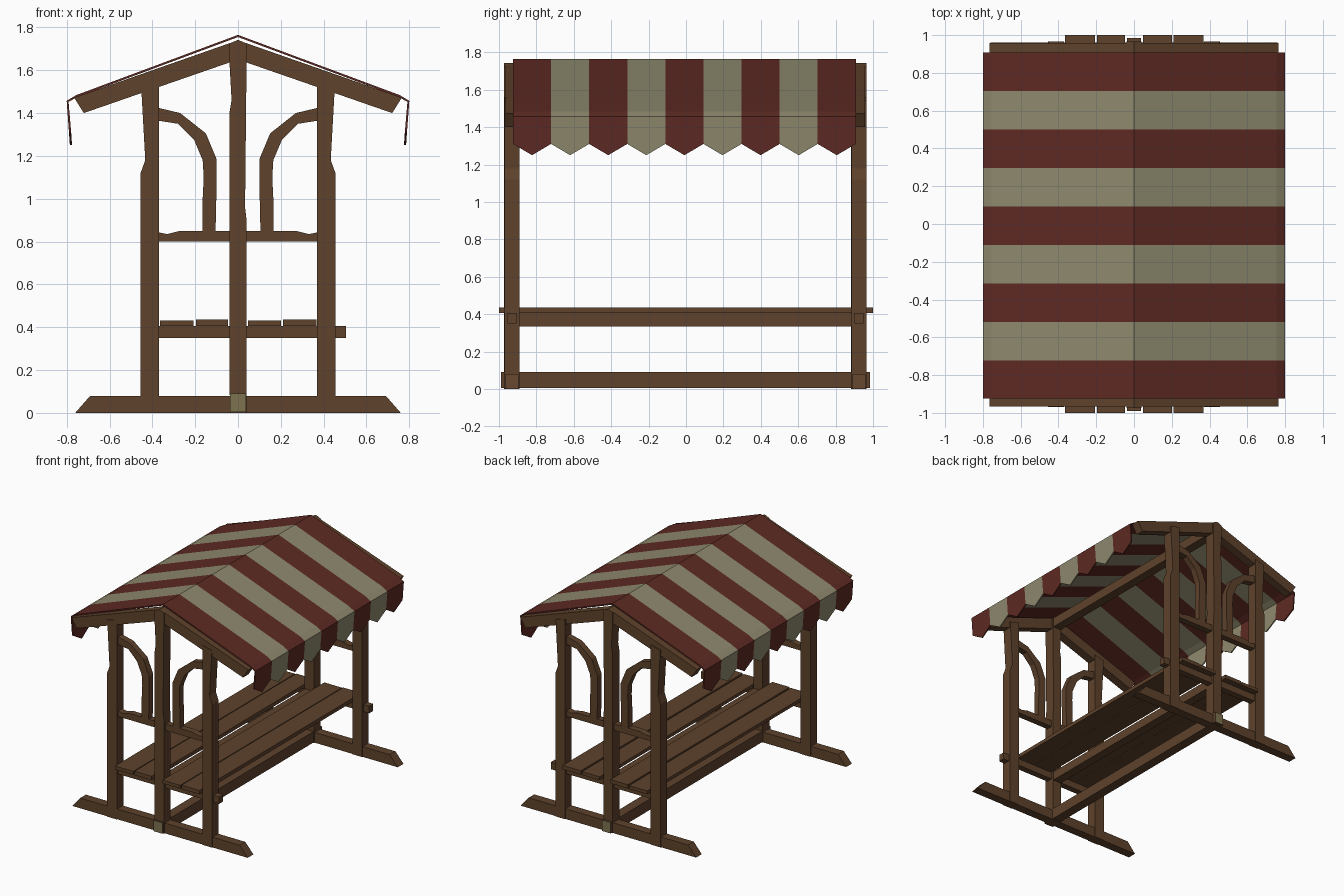
import bpy, bmesh

if "Cube" in bpy.data.objects:
    bpy.data.objects.remove(bpy.data.objects["Cube"])


def material(name, rgb):
    m = bpy.data.materials.new(name)
    m.diffuse_color = (*rgb, 1)
    m.use_nodes = True
    m.node_tree.nodes["Principled BSDF"].inputs["Base Color"].default_value = m.diffuse_color
    return m


WOOD = material("wood", (0.112, 0.054, 0.024))
END = material("cut_wood", (0.21, 0.17, 0.08))
RED = material("red_cloth", (0.112, 0.023, 0.017))
CREAM = material("cream_cloth", (0.27, 0.25, 0.155))


def finish(name, bm, mats):
    bmesh.ops.recalc_face_normals(bm, faces=bm.faces)
    me = bpy.data.meshes.new(name)
    bm.to_mesh(me)
    bm.free()
    for m in mats:
        me.materials.append(m)
    ob = bpy.data.objects.new(name, me)
    bpy.context.collection.objects.link(ob)
    return ob


def prism(name, outline, y0, y1, end_mat=None):
    """Extrude an (x, z) outline from y0 to y1."""
    bm = bmesh.new()
    face = bm.faces.new([bm.verts.new((x, y0, z)) for x, z in outline])
    ext = bmesh.ops.extrude_face_region(bm, geom=[face])["geom"]
    bmesh.ops.translate(bm, vec=(0, y1 - y0, 0),
                        verts=[g for g in ext if isinstance(g, bmesh.types.BMVert)])
    bm.normal_update()
    if end_mat:
        for f in bm.faces:
            f.material_index = int(abs(f.normal.y) > 0.9)
    return finish(name, bm, [WOOD] + ([end_mat] if end_mat else []))


def box(name, x0, x1, y0, y1, z0, z1, end_mat=None):
    return prism(name, [(x0, z0), (x1, z0), (x1, z1), (x0, z1)], y0, y1, end_mat)


def flip(outline):
    return [(-x, z) for x, z in outline]


# outlines of the end frame, worn edges included
foot = [(-0.76, 0), (0.76, 0), (0.69, 0.08), (-0.69, 0.08)]
side_post = [(0.37, 0), (0.455, 0), (0.455, 1.12), (0.433, 1.18),
             (0.453, 1.54), (0.37, 1.56)]
mid_post = [(-0.035, 0), (0.04, 0), (0.04, 0.9), (0.033, 0.96), (0.04, 1.64),
            (0.04, 1.725), (0, 1.742), (-0.04, 1.725), (-0.04, 1.64),
            (-0.03, 1.46), (-0.04, 1.4), (-0.04, 0.12)]
rafter = [(0, 1.65), (0.72, 1.40), (0.765, 1.472), (0, 1.74)]
brace = [(0.375, 1.425), (0.27, 1.40), (0.15, 1.305), (0.1, 1.185), (0.1, 1.06),
         (0.105, 0.84), (0.165, 0.84), (0.165, 1.0), (0.16, 1.1), (0.165, 1.18),
         (0.205, 1.275), (0.28, 1.35), (0.375, 1.365)]
rail = [(-0.38, 0.80), (0.38, 0.80), (0.38, 0.845), (0.33, 0.835), (0.27, 0.85),
        (-0.27, 0.85), (-0.33, 0.835), (-0.38, 0.845)]

# two end frames
for end, c in (("front", -0.93), ("back", 0.925)):
    prism(f"{end}_foot", foot, c - 0.035, c + 0.035)
    prism(f"{end}_middle_post", mid_post, c - 0.044, c + 0.04)
    prism(f"{end}_middle_rail", rail, c - 0.025, c + 0.025)
    box(f"{end}_shelf_bar", -0.40, 0.505, c - 0.025, c + 0.025, 0.35, 0.405)
    for side, f in (("right", list), ("left", flip)):
        prism(f"{end}_{side}_post", f(side_post), c - 0.04, c + 0.04)
        prism(f"{end}_{side}_rafter", f(rafter), c - 0.036, c + 0.032)
        prism(f"{end}_{side}_curved_brace", f(brace), c - 0.025, c + 0.025)

# long beams joining the frames
box("base_beam", -0.038, 0.038, -0.99, 0.985, 0.005, 0.09, END)
box("shelf_beam", -0.036, 0.036, -0.95, 0.95, 0.335, 0.405)
box("ridge_beam", -0.036, 0.036, -0.95, 0.95, 1.65, 1.725)

# shelf planks
for i, (x0, x1) in enumerate([(-0.365, -0.207), (-0.197, -0.047),
                              (0.047, 0.2), (0.21, 0.367)]):
    lift = 0.004 * (i % 2)
    box(f"plank_{i + 1}", x0, x1, -1, 1, 0.405, 0.431 + lift)

# striped canopy with pointed flaps
N, Y0, Y1 = 9, -0.925, 0.908
step = (Y1 - Y0) / N
section = [(0, 1.765), (0.755, 1.484), (0.8, 1.457), (0.789, 1.31)]
bm = bmesh.new()
line = flip(section[:0:-1]) + section
rows = [[bm.verts.new((x, Y0 + i * step, z)) for x, z in line] for i in range(N + 1)]
for i in range(N):
    a, b = rows[i], rows[i + 1]
    last = len(line) - 1
    for k in range(last):
        quad = [a[k], a[k + 1], b[k + 1], b[k]]
        if k in (0, last - 1):
            tip = bm.verts.new((-0.785 if k == 0 else 0.785, Y0 + (i + 0.5) * step, 1.25))
            quad.insert(4 if k == 0 else 2, tip)
        bm.faces.new(quad).material_index = i % 2
canopy = finish("striped_canopy", bm, [RED, CREAM])
if canopy.data.polygons[1].normal.z < 0:
    canopy.data.flip_normals()
solid = canopy.modifiers.new("cloth_thickness", "SOLIDIFY")
solid.thickness = 0.01
solid.offset = -1
